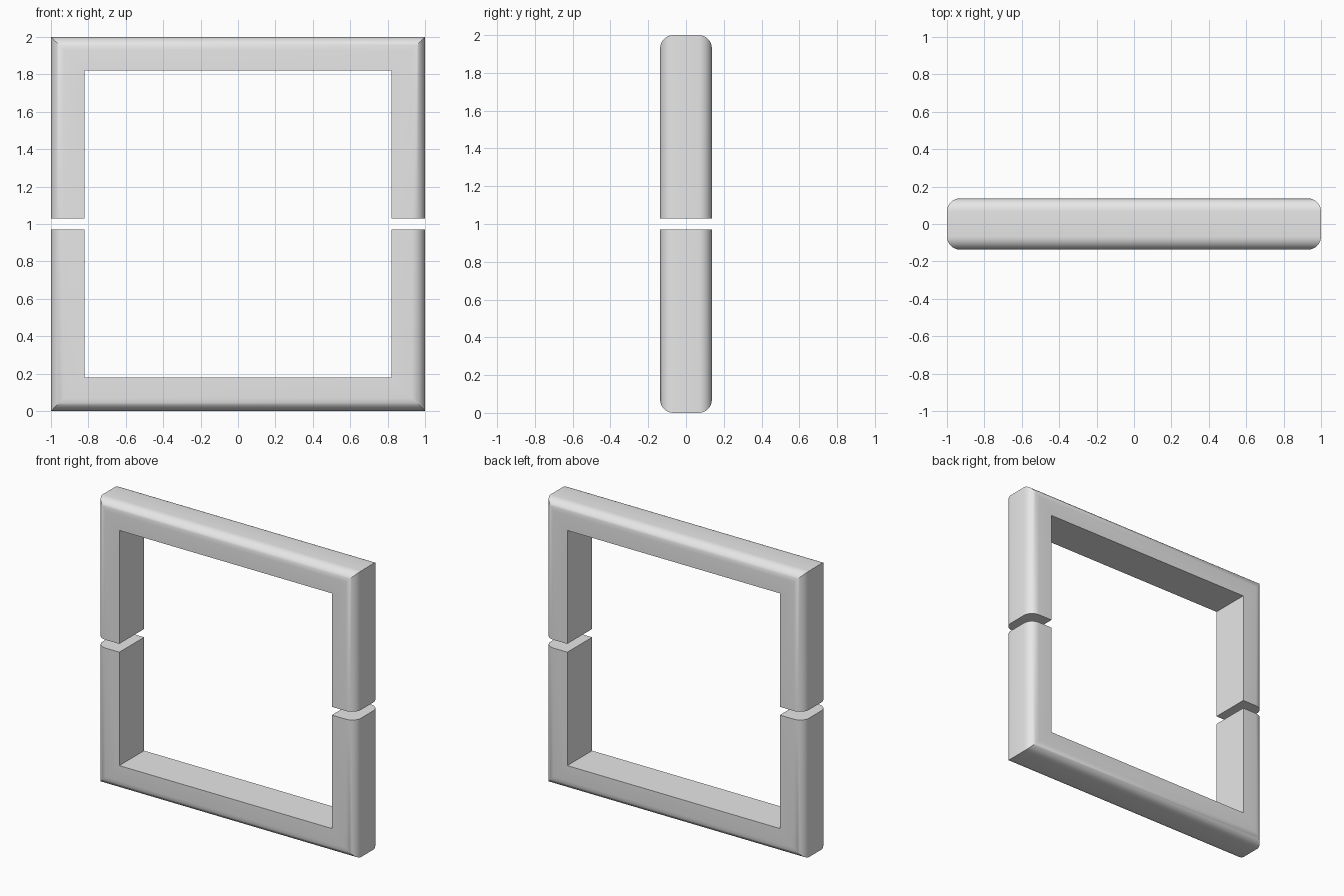
import bpy
import bmesh
from math import sin, cos, pi, radians

HALF = 1.0        # half of the outer width and height
THICK = 0.178     # bar thickness, outer face to inner face
DEPTH = 0.137     # half of the bar depth
ROUND = 0.07      # radius of the two outer edges
GAP = 0.029       # half of the slit between the two halves
STEPS = 8

if "Cube" in bpy.data.objects:
    bpy.data.objects.remove(bpy.data.objects["Cube"], do_unlink=True)

grey = bpy.data.materials.new("plain_grey")
grey.use_nodes = True
grey.diffuse_color = (0.8, 0.8, 0.8, 1)
grey.node_tree.nodes["Principled BSDF"].inputs["Base Color"].default_value = (0.8, 0.8, 0.8, 1)


def bar_profile():
    """Cross-section as (inset from the outer face, y): outer edges round, inner edges sharp."""
    arc = [(ROUND * (1 - sin(a)), DEPTH - ROUND * (1 - cos(a)))
           for a in (pi / 2 * i / STEPS for i in range(STEPS + 1))]
    back = [(THICK, DEPTH)] + arc
    return back + [(d, -y) for d, y in reversed(back)]


def half_frame(name, side):
    """Sweep the profile along a U with mitred corners; side is 1 for upper, -1 for lower."""
    bm = bmesh.new()
    rings = []
    for x_sign, at_corner in ((-1, False), (-1, True), (1, True), (1, False)):
        ring = []
        for d, y in bar_profile():
            reach = HALF - d
            z = HALF + side * (reach if at_corner else GAP)
            ring.append(bm.verts.new((x_sign * reach, y, z)))
        rings.append(ring)
    for a, b in zip(rings, rings[1:]):
        for i in range(len(a)):
            j = (i + 1) % len(a)
            bm.faces.new((a[i], a[j], b[j], b[i]))
    # flat ends at the slit
    bm.faces.new(rings[0])
    bm.faces.new(rings[-1])
    bmesh.ops.recalc_face_normals(bm, faces=bm.faces[:])
    mesh = bpy.data.meshes.new(name)
    bm.to_mesh(mesh)
    bm.free()
    mesh.materials.append(grey)
    obj = bpy.data.objects.new(name, mesh)
    bpy.context.collection.objects.link(obj)
    return obj


# Two matching halves of the square frame
halves = [half_frame("upper_frame_half", 1), half_frame("lower_frame_half", -1)]

# Smooth the rounded edges, keep mitres and corners sharp
bpy.ops.object.select_all(action="DESELECT")
for obj in halves:
    obj.select_set(True)
bpy.context.view_layer.objects.active = halves[0]
bpy.ops.object.shade_smooth_by_angle(angle=radians(30))
